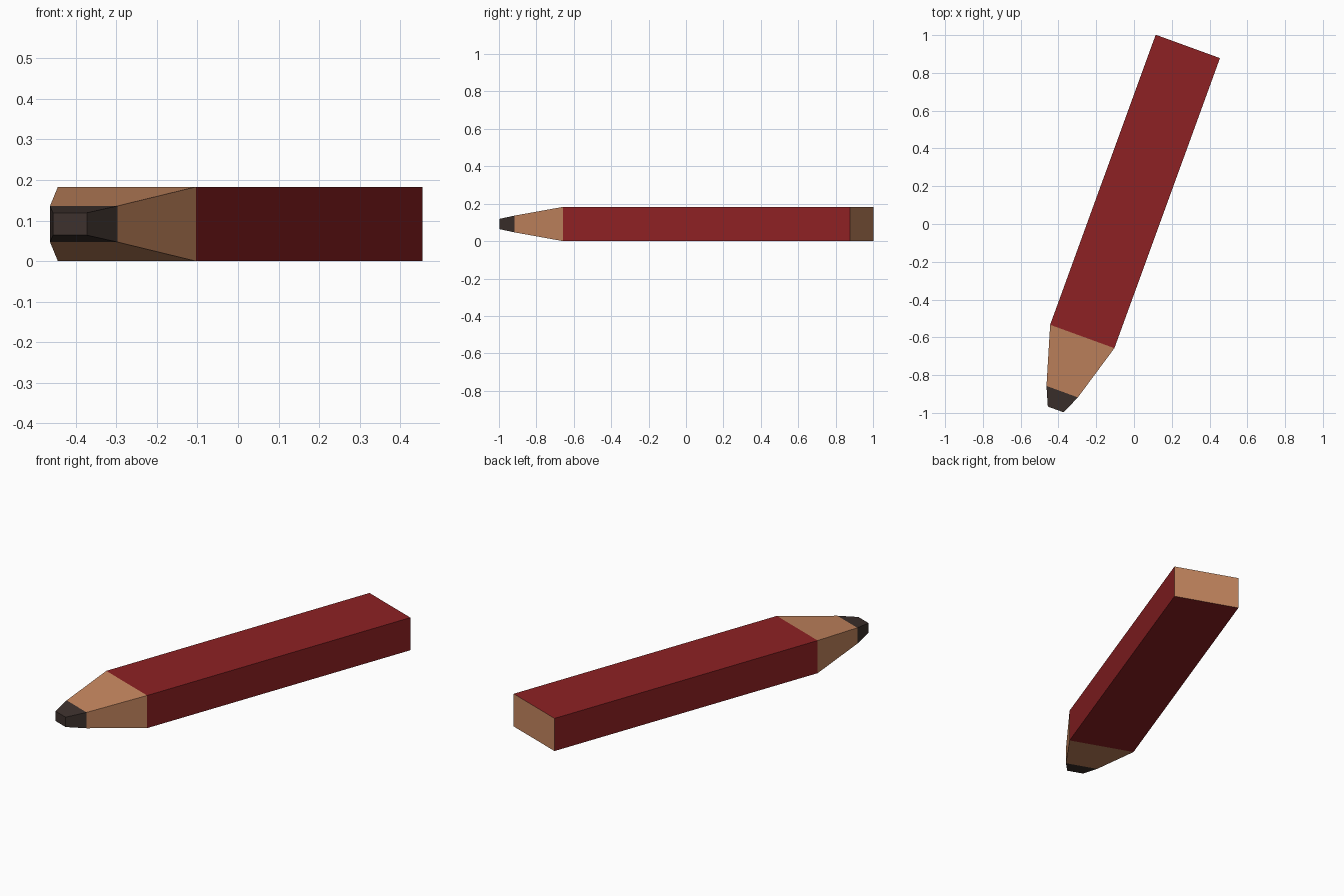
import bpy, bmesh, math
from mathutils import Matrix

if "Cube" in bpy.data.objects:
    bpy.data.objects.remove(bpy.data.objects["Cube"])


def material(name, color):
    m = bpy.data.materials.new(name)
    m.diffuse_color = (*color, 1)
    m.use_nodes = True
    m.node_tree.nodes["Principled BSDF"].inputs["Base Color"].default_value = m.diffuse_color
    return m


RED = material("red paint", (0.27, 0.015, 0.017))
WOOD = material("bare wood", (0.56, 0.24, 0.115))
LEAD = material("dark lead", (0.047, 0.031, 0.026))

# Placement: the pencil lies flat, turned 20 degrees, with its back end at the origin
PLACE = Matrix.Translation((0.285, 0.94, 0.0915)) @ Matrix.Rotation(math.radians(-20), 4, 'Z')

# Cross-sections: distance along the pencil, half width, half height
BACK = (0.0, 0.181, 0.0915)
SHOULDER = (1.634, 0.181, 0.0915)
LEAD_START = (1.945, 0.0885, 0.0445)
TIP = (2.045, 0.0445, 0.0275)


def section(name, a, b, mats, cap_start=False, cap_end=False):
    """Loft a rectangle from section a to section b; caps take the last material."""
    bm = bmesh.new()
    rings = [[bm.verts.new((sx * w, -d, sz * h))
              for sx, sz in ((-1, -1), (1, -1), (1, 1), (-1, 1))] for d, w, h in (a, b)]
    for i in range(4):
        j = (i + 1) % 4
        bm.faces.new((rings[0][i], rings[0][j], rings[1][j], rings[1][i]))
    for ring, wanted in zip(rings, (cap_start, cap_end)):
        if wanted:
            bm.faces.new(ring).material_index = len(mats) - 1
    # Point every face away from the pencil's middle
    mid = -(a[0] + b[0]) / 2
    bm.normal_update()
    for f in bm.faces:
        c = f.calc_center_median()
        c.y -= mid
        if f.normal.dot(c) < 0:
            f.normal_flip()
    me = bpy.data.meshes.new(name)
    bm.to_mesh(me)
    bm.free()
    for m in mats:
        me.materials.append(m)
    ob = bpy.data.objects.new(name, me)
    ob.matrix_world = PLACE
    bpy.context.collection.objects.link(ob)


# Painted body with bare wood showing at the back end
section("painted_body", BACK, SHOULDER, (RED, WOOD), cap_start=True)
# Sharpened wood
section("sharpened_wood", SHOULDER, LEAD_START, (WOOD,))
# Lead point
section("lead_point", LEAD_START, TIP, (LEAD,), cap_end=True)
